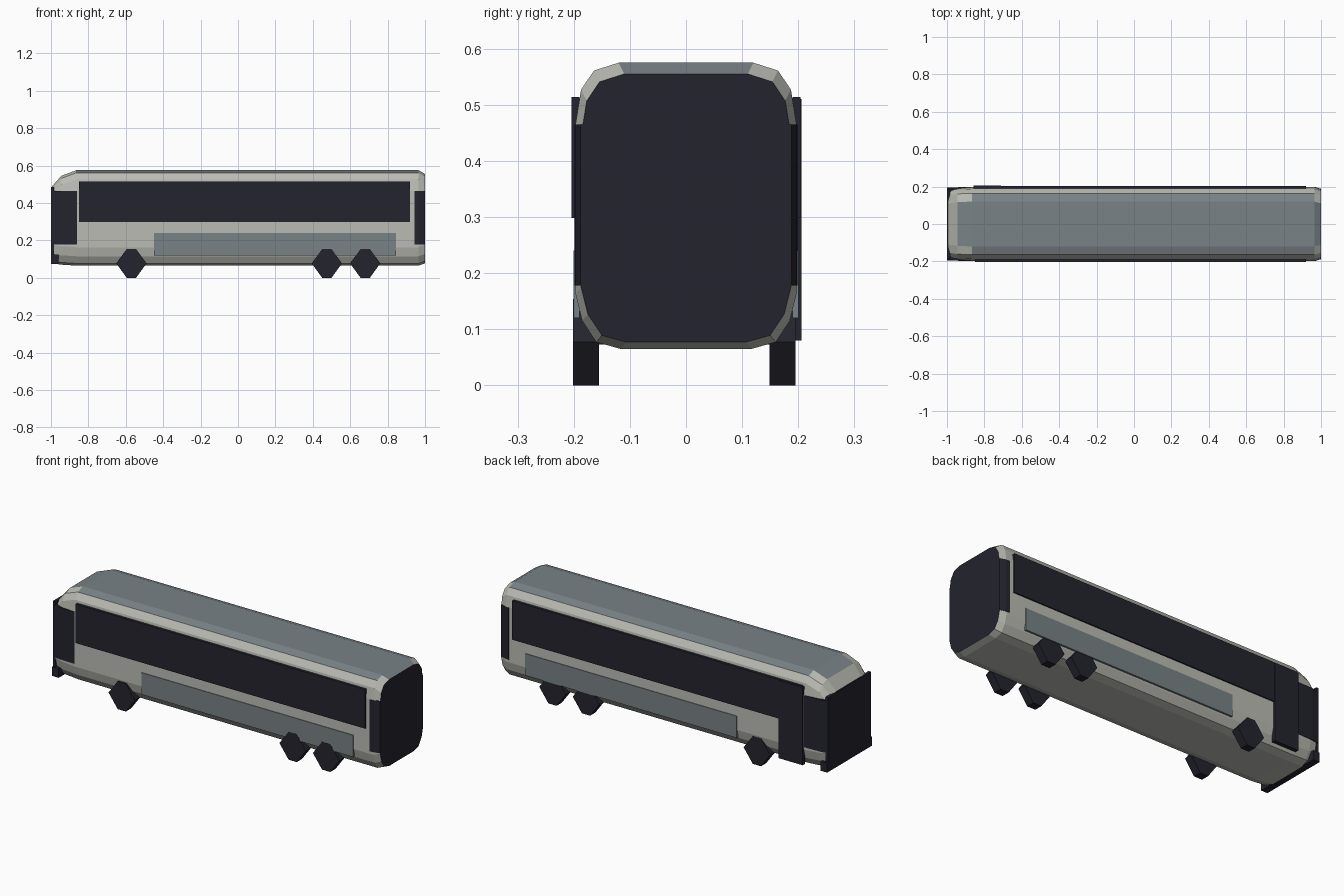
import bpy, bmesh, math

if "Cube" in bpy.data.objects:
    bpy.data.objects.remove(bpy.data.objects["Cube"])


def material(name, rgb):
    m = bpy.data.materials.new(name)
    m.diffuse_color = (*rgb, 1)
    m.use_nodes = True
    m.node_tree.nodes["Principled BSDF"].inputs["Base Color"].default_value = m.diffuse_color
    return m


LIGHT = material("pale body paint", (0.50, 0.50, 0.46))
GREY = material("blue grey panel", (0.19, 0.225, 0.24))
DARK = material("dark glass and rubber", (0.017, 0.017, 0.027))


def finish(name, bm, mats):
    bmesh.ops.recalc_face_normals(bm, faces=bm.faces)
    mesh = bpy.data.meshes.new(name)
    bm.to_mesh(mesh)
    bm.free()
    for m in mats:
        mesh.materials.append(m)
    ob = bpy.data.objects.new(name, mesh)
    bpy.context.collection.objects.link(ob)
    return ob


def box(name, x0, x1, y0, y1, z0, z1, mat):
    bm = bmesh.new()
    bmesh.ops.create_cube(bm, size=1)
    for v in bm.verts:
        v.co = ((x0 + x1) / 2 + v.co.x * (x1 - x0),
                (y0 + y1) / 2 + v.co.y * (y1 - y0),
                (z0 + z1) / 2 + v.co.z * (z1 - z0))
    return finish(name, bm, [mat])


def wrap_band(name, half_plan, z0, z1):
    """Upright band around a body end, from one half of its plan."""
    plan = half_plan + [(x, -y) for x, y in reversed(half_plan)]
    bm = bmesh.new()
    face = bm.faces.new([bm.verts.new((x, y, z0)) for x, y in plan])
    ext = bmesh.ops.extrude_face_region(bm, geom=[face])["geom"]
    verts = [g for g in ext if isinstance(g, bmesh.types.BMVert)]
    bmesh.ops.translate(bm, verts=verts, vec=(0, 0, z1 - z0))
    return finish(name, bm, [DARK])


# Body shell: rounded sections lofted along the length
TOP = [(0.077, 0), (0.033, 0.014), (0.01, 0.048), (0, 0.11)]
BOTTOM = [(0, 0.098), (0.012, 0.05), (0.037, 0.012), (0.08, 0)]
# x, half width, bottom, top
STATIONS = [(-0.995, 0.186, 0.078, 0.488), (-0.945, 0.194, 0.070, 0.545),
            (-0.865, 0.197, 0.065, 0.575), (0.965, 0.197, 0.065, 0.575),
            (1.0, 0.187, 0.077, 0.555)]


def section(hw, zb, zt):
    half = [(hw - d, zt - h) for d, h in TOP] + [(hw - d, zb + h) for d, h in BOTTOM]
    return half + [(-y, z) for y, z in reversed(half)]


bm = bmesh.new()
rings = [[bm.verts.new((x, y, z)) for y, z in section(hw, zb, zt)]
         for x, hw, zb, zt in STATIONS]
n = len(rings[0])
for s, (a, b) in enumerate(zip(rings, rings[1:])):
    for i in range(n):
        j = (i + 1) % n
        f = bm.faces.new((a[i], a[j], b[j], b[i]))
        # grey roof: flat strip behind the brow, plus its shoulders mid-length
        if (i == n - 1 and s >= 1) or (i in (0, n - 2) and s == 2):
            f.material_index = 1
bm.faces.new(rings[0]).material_index = 2
bm.faces.new(rings[-1]).material_index = 2
finish("body_shell", bm, [LIGHT, GREY, DARK])

# Windscreen, wrapping glass at both ends, bumper
box("windscreen", -1.0, -0.985, -0.188, 0.188, 0.12, 0.485, DARK)
wrap_band("front_corner_glass", [(-0.998, 0.189), (-0.955, 0.196), (-0.862, 0.199)],
          0.178, 0.465)
wrap_band("rear_corner_glass", [(0.945, 0.199), (0.968, 0.198), (1.0, 0.188)],
          0.178, 0.465)
box("front_bumper", -1.0, -0.96, -0.195, 0.195, 0.073, 0.124, DARK)

# Side windows, luggage panels and wheels on both sides
for side, s in (("right", -1), ("left", 1)):
    y = sorted((s * 0.19, s * 0.204))
    box(side + "_side_window", -0.85, 0.92, *y, 0.298, 0.514, DARK)
    y = sorted((s * 0.19, s * 0.2005))
    box(side + "_luggage_panel", -0.45, 0.845, *y, 0.12, 0.24, GREY)
    for k, x in enumerate((-0.57, 0.475, 0.68)):
        bm = bmesh.new()
        bmesh.ops.create_cone(bm, cap_ends=True, segments=10, radius1=0.081,
                              radius2=0.081, depth=0.046)
        for v in bm.verts:
            cx, cy, cz = v.co
            a = math.atan2(cy, cx)
            a = round(a / (math.pi / 5)) * math.pi / 5  # flat tread on the ground
            v.co = (x + 0.081 * math.cos(a), s * 0.175 - 0.003 + cz,
                    0.077 + 0.081 * math.sin(a))
        finish(f"{side}_wheel_{k + 1}", bm, [DARK])

# Entry door
box("entry_door", -0.858, -0.71, 0.185, 0.206, 0.08, 0.51, DARK)
